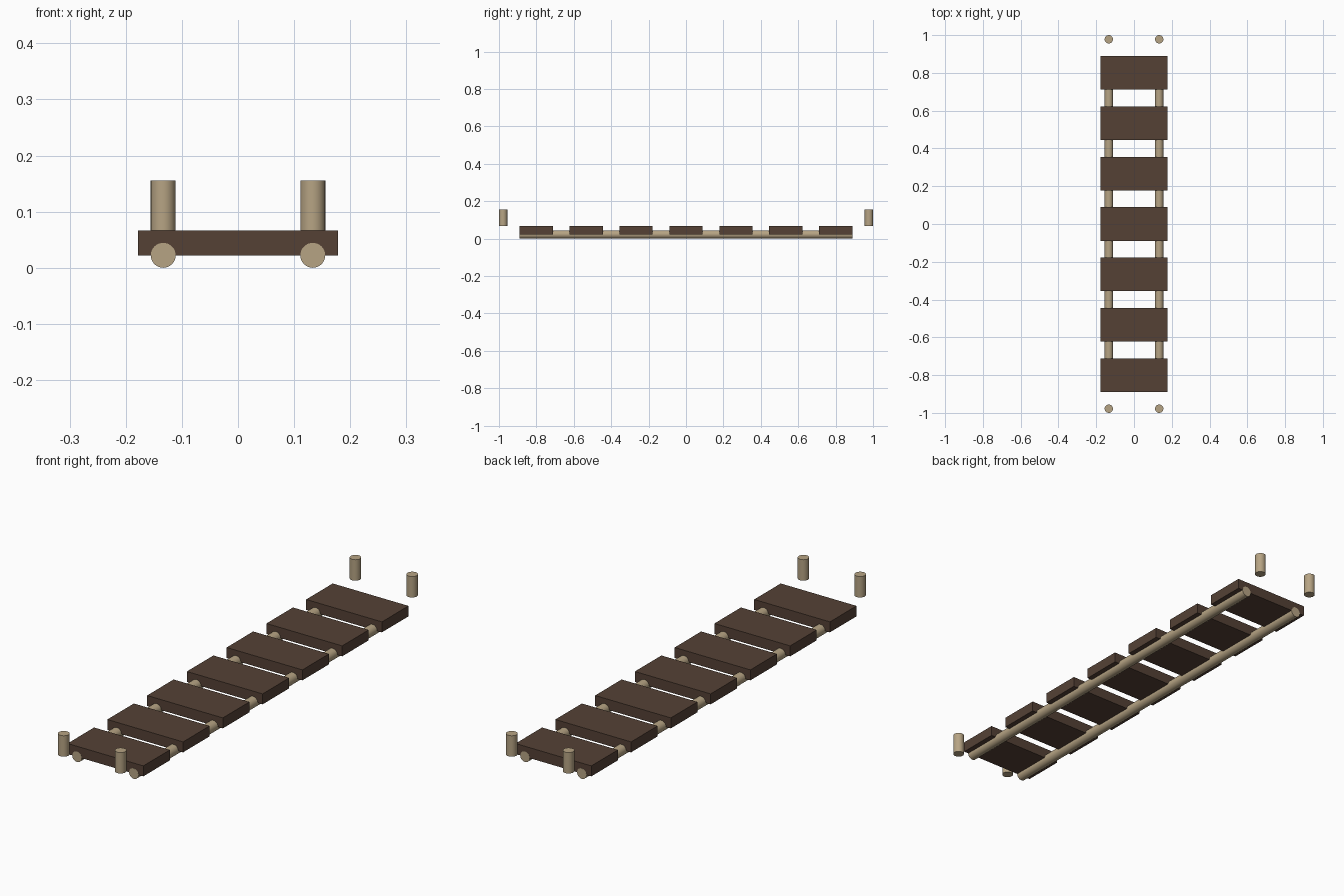
import bpy, math

if "Cube" in bpy.data.objects:
    bpy.data.objects.remove(bpy.data.objects["Cube"])

def material(name, color):
    m = bpy.data.materials.new(name)
    m.diffuse_color = color
    m.use_nodes = True
    m.node_tree.nodes["Principled BSDF"].inputs["Base Color"].default_value = m.diffuse_color
    return m

plank_mat = material("dark_wood", (0.089, 0.053, 0.036, 1))
pole_mat = material("pale_wood", (0.47, 0.37, 0.23, 1))

R = 0.0222       # pole and post radius
X = 0.1333       # pole and post offset from the centre line

def box(name, size, loc):
    bpy.ops.mesh.primitive_cube_add(size=1, location=loc)
    o = bpy.context.object
    o.name = name
    o.scale = size
    bpy.ops.object.transform_apply(location=False, rotation=False, scale=True)
    o.data.materials.append(plank_mat)

def cylinder(name, length, loc, rot=(0, 0, 0)):
    bpy.ops.mesh.primitive_cylinder_add(vertices=32, radius=R, depth=length,
                                        location=loc, rotation=rot)
    o = bpy.context.object
    o.name = name
    o.data.materials.append(pole_mat)
    bpy.ops.object.shade_smooth_by_angle(angle=math.radians(30))

# Seven evenly spaced planks
for i in range(7):
    box(f"plank_{i + 1}", (0.3556, 0.1778, 0.0444), (0, (i - 3) * 0.2667, 0.0444))

for side, sx in (("left", -1), ("right", 1)):
    # Long pole half sunk into the planks
    cylinder(f"{side}_pole", 1.7785, (sx * X, 0, R), (math.pi / 2, 0, 0))
    # Short upright posts beyond each end
    for end, sy in (("front", -1), ("back", 1)):
        cylinder(f"{end}_{side}_post", 0.0889, (sx * X, sy * (1 - R), 0.1111))
